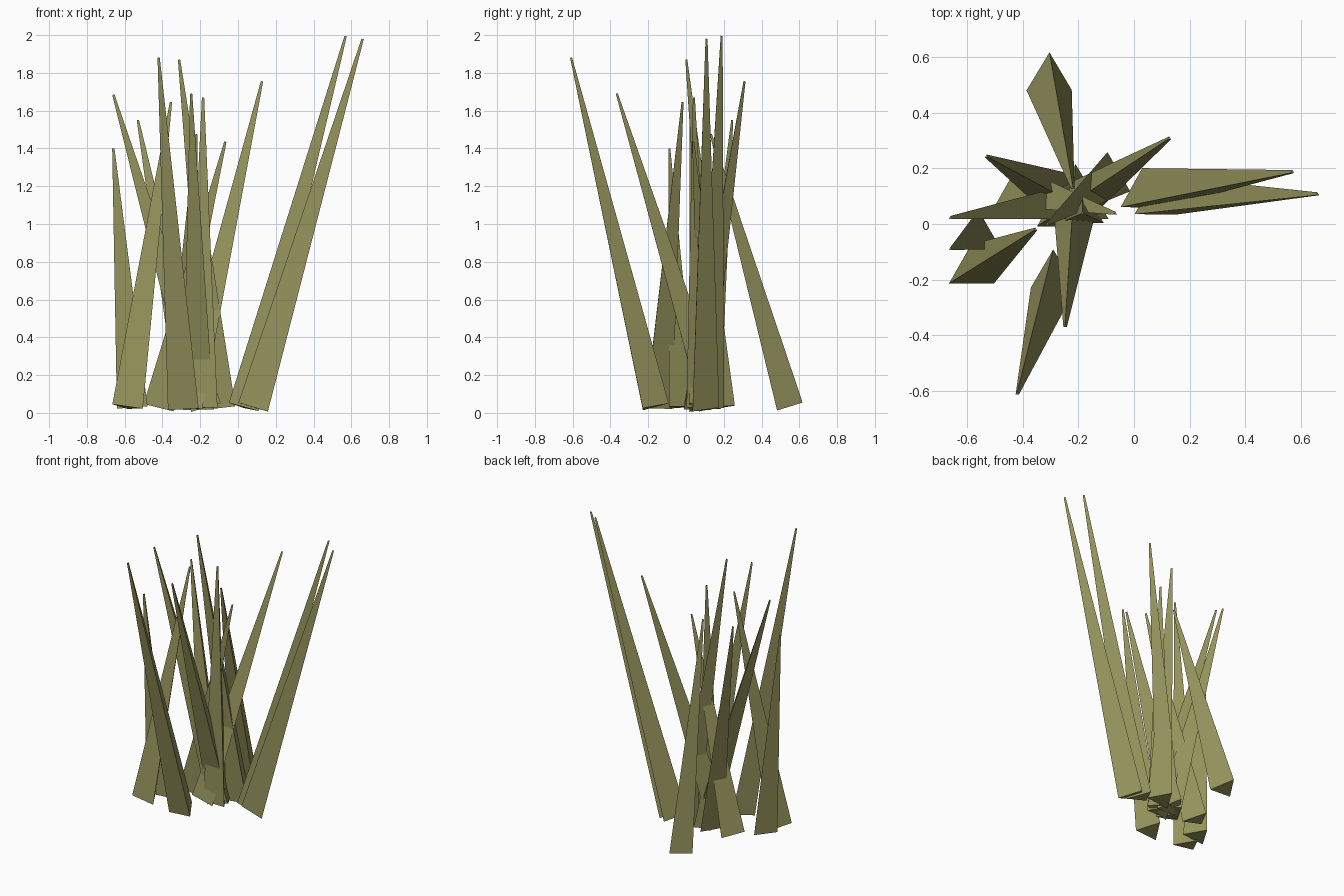
import bpy
import bmesh
from mathutils import Matrix, Vector

cube = bpy.data.objects.get("Cube")
if cube:
    bpy.data.objects.remove(cube, do_unlink=True)

# Single olive colour
olive = bpy.data.materials.new("olive_green")
olive.use_nodes = True
colour = (0.30, 0.295, 0.108, 1)
olive.diffuse_color = colour
olive.node_tree.nodes["Principled BSDF"].inputs["Base Color"].default_value = colour

BASE_RADIUS = 0.094
TIP_RADIUS = 0.007
ROOT_Z = 0.03


def blade(name, root, tip):
    """Three-sided tapered spike, leaning from its root to its tip."""
    start, end = Vector((*root, ROOT_Z)), Vector(tip)
    axis = end - start
    lean = Vector((0, 0, 1)).rotation_difference(axis).to_matrix().to_4x4()
    place = Matrix.Translation((start + end) / 2) @ lean
    bm = bmesh.new()
    bmesh.ops.create_cone(bm, cap_ends=True, segments=3, radius1=BASE_RADIUS,
                          radius2=TIP_RADIUS, depth=axis.length)
    # One corner of the triangle points to the back
    top = max(bm.verts, key=lambda v: (round(v.co.y, 4), -v.co.z))
    if abs(top.co.x) > 0.001:
        turn = Vector((0, 1)).angle_signed(top.co.xy.normalized())
        bm.transform(Matrix.Rotation(turn, 4, "Z"))
    bm.transform(place)
    mesh = bpy.data.meshes.new(name)
    bm.to_mesh(mesh)
    bm.free()
    mesh.materials.append(olive)
    obj = bpy.data.objects.new(name, mesh)
    bpy.context.collection.objects.link(obj)


# Root (x, y) and tip (x, y, z) of each blade
blades = [
    # outer blades
    ((0.03, 0.107), (0.57, 0.187, 1.995)),
    ((0.08, 0.082), (0.66, 0.107, 1.98)),
    ((-0.305, 0.527), (-0.22, 0.13, 1.475)),
    ((-0.29, -0.183), (-0.42, -0.61, 1.88)),
    ((-0.585, -0.167), (-0.355, -0.02, 1.645)),
    ((-0.56, -0.043), (-0.66, -0.09, 1.40)),
    ((-0.42, 0.115), (-0.067, 0.037, 1.435)),
    # inner blades
    ((-0.17, 0.065), (-0.66, 0.022, 1.685)),
    ((-0.24, 0.09), (-0.53, 0.243, 1.55)),
    ((-0.095, 0.165), (-0.312, 0.0, 1.87)),
    ((-0.21, 0.125), (-0.248, -0.368, 1.69)),
    ((-0.19, 0.05), (-0.185, 0.04, 1.67)),
    ((-0.27, 0.037), (0.127, 0.308, 1.755)),
]
for i, (root, tip) in enumerate(blades, 1):
    blade(f"grass_blade_{i}", root, tip)
